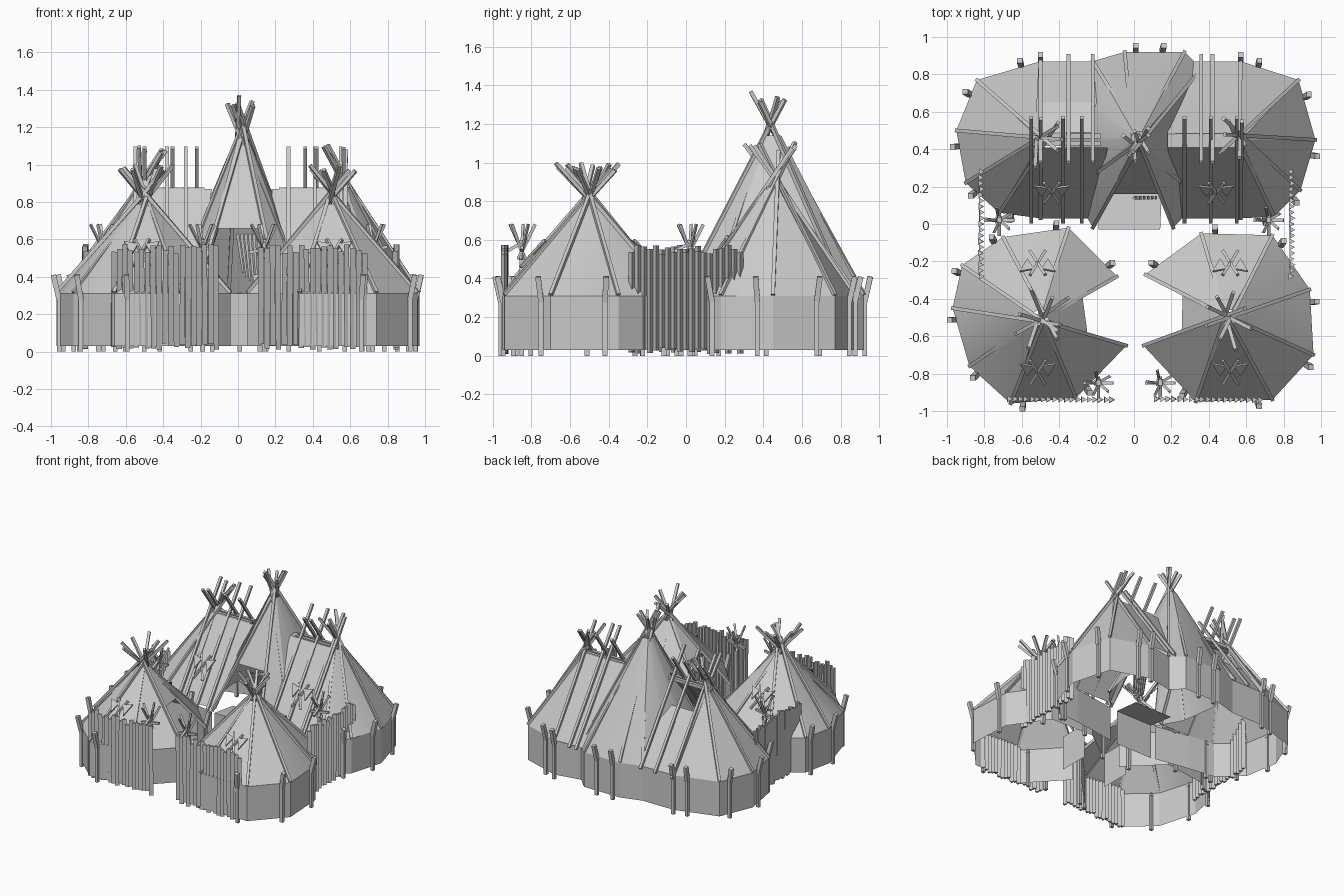
import bpy, math, random
from mathutils import Vector as V

if "Cube" in bpy.data.objects:
    bpy.data.objects.remove(bpy.data.objects["Cube"])

random.seed(4)
EAVE, FOOT = 0.31, 0.03


def mesh(name, verts, faces, smooth=False):
    me = bpy.data.meshes.new(name)
    me.from_pydata([tuple(v) for v in verts], [], faces)
    me.update()
    if smooth:
        me.shade_smooth()
        me.set_sharp_from_angle(angle=math.radians(25))
    ob = bpy.data.objects.new(name, me)
    bpy.context.collection.objects.link(ob)
    return ob


class Bars:
    """Collects straight prisms into one object."""
    def __init__(self):
        self.v, self.f = [], []

    def add(self, a, b, r=0.012, n=4, taper=1.0):
        a, b = V(a), V(b)
        d = (b - a).normalized()
        s = d.cross(V((0, 1, 0)) if abs(d.z) > 0.9 else V((0, 0, 1))).normalized()
        t = d.cross(s)
        k = len(self.v)
        for p, q in ((a, r), (b, r * taper)):
            for i in range(n):
                w = 2 * math.pi * (i + 0.5) / n
                self.v.append(p + s * q * math.cos(w) + t * q * math.sin(w))
        for i in range(n):
            j = (i + 1) % n
            self.f.append((k + i, k + j, k + n + j, k + n + i))
        self.f += [tuple(range(k + n - 1, k - 1, -1)), tuple(range(k + n, k + 2 * n))]

    def make(self, name):
        return mesh(name, self.v, self.f)


def wall(name, pts):
    v = [(x, y, z) for x, y in pts for z in (FOOT, EAVE)]
    mesh(name, v, [(2*i, 2*i+2, 2*i+3, 2*i+1) for i in range(len(pts) - 1)])


def cone(name, c, pts, top, door=0.0):
    """Faceted roof over an open outline; door > 0 closes the last gap above that height fraction."""
    v, f, n = [], [], len(pts)
    for x, y in pts:
        v += [(x, y, EAVE), (c[0] + 0.09*(x-c[0]), c[1] + 0.09*(y-c[1]), top)]
    for i in range(n - 1):
        f.append((2*i, 2*i+2, 2*i+3, 2*i+1))
    if door:
        for i in (n - 1, 0):
            v.append(V(v[2*i]).lerp(V(v[2*i+1]), door))
        f.append((2*n, 2*n+1, 1, 2*n-1))
    mesh(name, v, f, True)


def tent_poles(name, c, pts, cross, t):
    b = Bars()
    for x, y in pts:
        p = V((x, y, EAVE + 0.005))
        q = V((c[0] + random.uniform(-.025, .025), c[1] + random.uniform(-.025, .025), cross))
        b.add(p, p + (q - p) * (t + random.uniform(-.05, .03)), 0.014)
    b.make(name)


def wall_posts(name, c, pts):
    b = Bars()
    for x, y in pts:
        o = (V((x, y, 0)) - V((*c, 0))).normalized()
        p = V((x, y, 0)) + o * 0.005
        b.add(p, p + V((0, 0, 0.3)), 0.017)
        b.add(p + V((0, 0, 0.28)), p + o * 0.03 + V((0, 0, 0.41)), 0.02)
    b.make(name)


def along(pts, t):
    return [(a[0] + (b[0]-a[0])*t, a[1] + (b[1]-a[1])*t) for a, b in zip(pts, pts[1:])]


# Front tents, each open toward the middle
fronts = {
    "left": ((-0.5, -0.5), [(-.09, -.28), (-.35, -.02), (-.70, -.07), (-.92, -.22), (-.97, -.45),
                            (-.88, -.76), (-.66, -.96), (-.31, -.93), (-.04, -.65)]),
    "right": ((0.5, -0.5), [(.06, -.27), (.36, -.05), (.74, -.06), (.94, -.35), (.96, -.70),
                            (.74, -.94), (.33, -.95), (.05, -.65)]),
}
for side, (c, pts) in fronts.items():
    cone(side + "_front_roof", c, pts, 0.79, 0.5)
    wall(side + "_front_wall", pts)
    tent_poles(side + "_front_poles", c, pts, 0.83, 1.3)
    wall_posts(side + "_front_posts", c, along(pts, 0.2))
    x = math.copysign(0.2, c[0])
    mesh(side + "_door_panel", [(x, -.33, FOOT), (x, -.58, FOOT), (x, -.58, EAVE), (x, -.33, EAVE)],
         [(0, 1, 2, 3)])

# Rear hall: rounded ends
ends = {
    "left": ((-0.5, 0.45), [(-.5, .03), (-.72, .06), (-.90, .22), (-.95, .5), (-.84, .77), (-.5, .87)]),
    "right": ((0.57, 0.45), [(.57, .03), (.75, .04), (.89, .18), (.97, .45), (.88, .77), (.57, .87)]),
}
for side, (c, pts) in ends.items():
    cone(side + "_hall_end_roof", c, pts, 0.87)
    tent_poles(side + "_hall_poles", c, pts, 0.91, 1.3)
    wall_posts(side + "_hall_posts", c, along(pts, 0.7) + [pts[-1]])

# Rear hall: straight slopes; the left rear one sags below the ridge
for side, x0, xe, xt in (("left", -.5, -.22, -.14), ("right", .57, .22, .18)):
    mesh(side + "_front_slope", [(x0, .03, EAVE), (xe, .03, EAVE), (xt, .41, .87), (x0, .41, .87)],
         [(0, 1, 2, 3)])
    mid = (.65, .60, .49, .66) if side == "left" else (.67, .59, .48, .87)
    prof = [(.87, EAVE), mid[:2], mid[2:]]
    v = [(x, y, z) for y, z in prof for x in (x0, xt)]
    mesh(side + "_rear_slope", v, [(0, 2, 3, 1), (2, 4, 5, 3)], True)
    if side == "right":
        mesh("right_ridge_cap", [(x0, .41, .87), (xt, .41, .87), (xt, .48, .87), (x0, .48, .87)],
             [(0, 1, 2, 3)])
ridge = Bars()
for x0, x1 in ((-.56, -.18), (.22, .6)):
    for y in (.43, .47):
        ridge.add((x0, y, .865), (x1, y, .865), 0.018)
ridge.make("ridge_beams")

rafters = Bars()
for x in (-.55, -.38, -.28, .27, .41, .55):
    rafters.add((x, .01, .30), (x, .57, 1.09), 0.014)
for x in (-.50, -.35, -.22, .36, .42):
    rafters.add((x, .90, .30), (x, .33, 1.09), 0.014)
rafters.make("hall_rafters")

# Tall middle tent with open front
mc = (0.02, 0.45)
mid_pts = [(-.22, -.02), (-.33, .18), (-.37, .45), (-.33, .7), (-.22, .87), (-.05, .92), (.27, .92),
           (.36, .83), (.41, .6), (.41, .35), (.36, .14), (.21, -.02)]
cone("middle_roof", mc, mid_pts, 1.14, 0.42)
tent_poles("middle_poles", mc, [mid_pts[i] for i in (0, 1, 4, 5, 6, 7, 10, 11)], 1.19, 1.19)
wall_posts("middle_posts", mc, [(.01, .92), (.15, .92)])
# Raised step in the entrance
mesh("entrance_step", [(-.19, -.03, FOOT), (.14, -.03, FOOT), (.14, -.03, EAVE), (-.19, -.03, EAVE),
                       (.15, .2, .28), (-.19, .2, .28)], [(0, 1, 2, 3), (3, 2, 4, 5)])
wall("hall_wall", [(-.22, -.02)] + ends["left"][1] + mid_pts[4:8] + ends["right"][1][::-1] + [(.21, -.02)])

# Slats hanging in the entrance
slats = Bars()
for i in range(6):
    slats.add((.022*i, .14, .63), (.03 + .018*i, .14, .36 + .02*abs(i-3)), 0.012, 3, 0.6)
slats.make("entrance_slats")

# Palisades of triangular stakes
for name, a, b in (("left_front_fence", (-.67, -.935), (-.12, -.94)),
                   ("right_front_fence", (.12, -.935), (.67, -.94)),
                   ("left_side_fence", (-.82, -.28), (-.82, .28)),
                   ("right_side_fence", (.84, -.28), (.84, .28))):
    f = Bars()
    for i in range(19):
        p = V((*a, 0)).lerp(V((*b, 0)), i / 18)
        lo, hi = random.uniform(0.01, 0.04), random.uniform(.52, .575)
        f.add(p + V((0, 0, lo)), p + V((random.uniform(-.004, .004), 0, hi)), 0.019, 3)
    f.make(name)

# Spiked standards
for name, x, y in (("left_rear", -.72, .02), ("right_rear", .72, .02),
                   ("left_gate", -.19, -.85), ("right_gate", .14, -.85)):
    s = Bars()
    s.add((x, y, 0), (x, y, .6), 0.018)
    for i in range(5):
        w = 2 * math.pi * i / 5 + 0.5
        o = V((math.cos(w), math.sin(w), 0))
        s.add(V((x, y, .50)) - o*.02, V((x, y, .68)) + o*.07, 0.01, 3)
    s.add((x, y - .08, .54), (x, y + .03, .6), 0.012)
    s.add((x - .08, y, .53), (x + .08, y, .56), 0.012)
    s.make(name + "_standard")


# Crossed emblems with winged heads lying on the roofs
def emblem(name, c, up, right):
    u, r = V(up).normalized(), V((right, 0, 0))
    n = r.cross(u)
    o = V(c) + n * 0.012
    at = lambda a, b: o + r * a + u * b
    bars = Bars()
    for s in (-1, 1):
        bars.add(at(.04*s, .09), at(-.04*s, -.10), 0.011)
        k = len(bars.v)
        bars.v += [at(a*s, b) + n*h for h in (0, .01) for a, b in ((.02, .05), (.095, .07), (.055, -.03))]
        bars.f += [(k, k+1, k+2), (k+3, k+5, k+4), (k, k+3, k+4, k+1),
                   (k+1, k+4, k+5, k+2), (k+2, k+5, k+3, k)]
    bars.make(name)


for side, s in (("left", -1), ("right", 1)):
    emblem(side + "_front_emblem", (s*.515, -.78, .525), (0, .45, .50), 1)
    emblem(side + "_back_emblem", (s*.515, -.22, .525), (0, -.45, .50), -1)
    emblem(side + "_hall_emblem", (s*.44, .18, .54), (0, .38, .56), 1)
